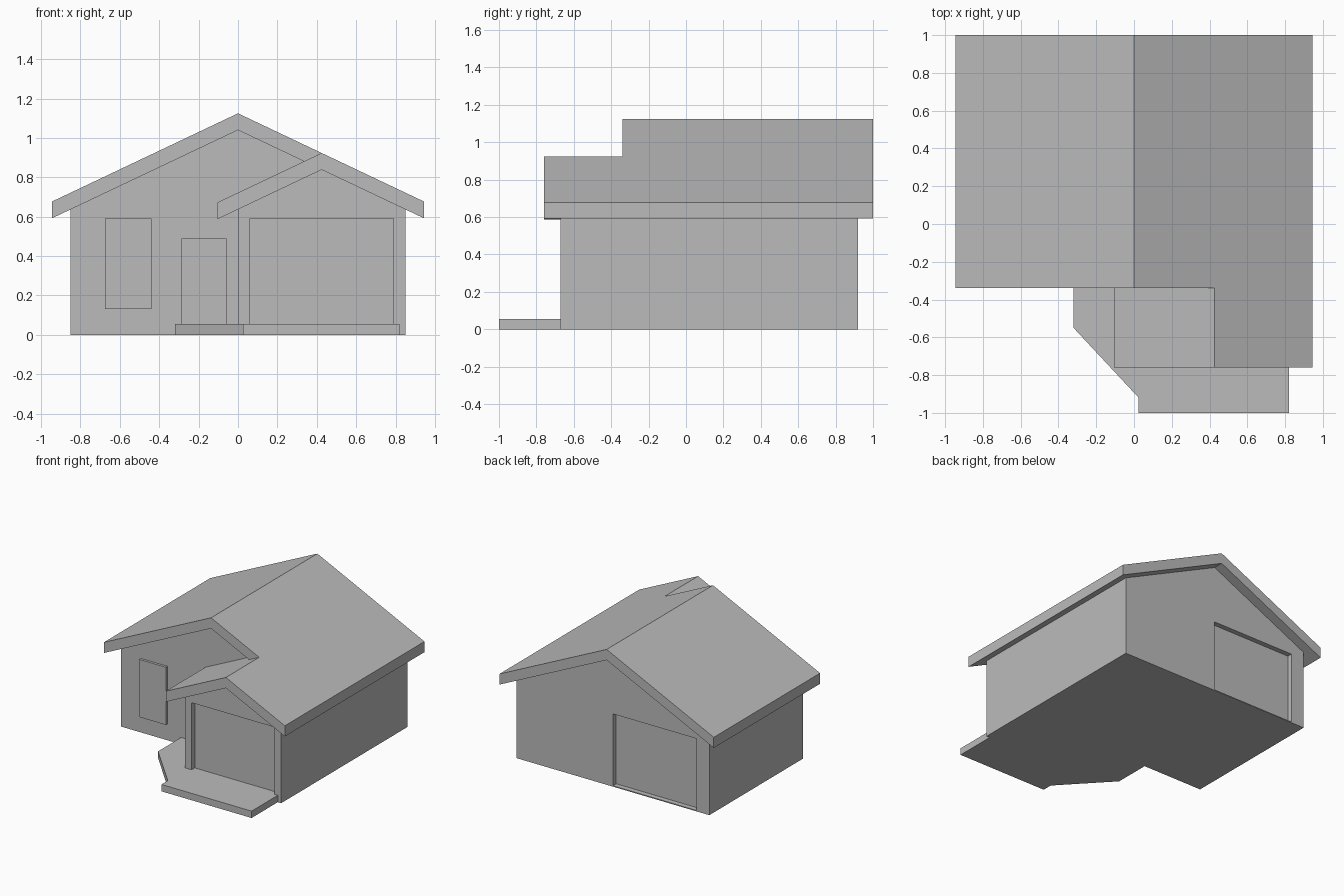
import bpy, bmesh

if "Cube" in bpy.data.objects:
    bpy.data.objects.remove(bpy.data.objects["Cube"])

# One colour for everything
grey = bpy.data.materials.new("plain grey")
grey.use_nodes = True
tone = (0.5, 0.5, 0.5, 1)
grey.diffuse_color = tone
grey.node_tree.nodes["Principled BSDF"].inputs["Base Color"].default_value = tone

# Main dimensions
PITCH, RIDGE, THICK = 0.474, 1.125, 0.085
EAVE, HALF = 0.945, 0.85
BACK, MAIN_FRONT, GARAGE_FRONT = 0.92, -0.26, -0.67
ROOF_BACK, ROOF_MID, ROOF_FRONT = 1.0, -0.34, -0.76
GX = HALF / 2            # ridge line of the garage gable
GL = -0.105              # left eave of the garage gable
PAVE = 0.055             # paving height


def slope(x):
    """Height of the main roof surface."""
    return RIDGE - PITCH * abs(x)


def garage_slope(x):
    """Height of the garage roof surface."""
    return slope(GX) - PITCH * abs(x - GX)


def finish(name, bm):
    bmesh.ops.recalc_face_normals(bm, faces=bm.faces)
    mesh = bpy.data.meshes.new(name)
    bm.to_mesh(mesh)
    bm.free()
    mesh.materials.append(grey)
    obj = bpy.data.objects.new(name, mesh)
    bpy.context.collection.objects.link(obj)
    return obj


def extrude(bm, offset):
    """Turn the sheet in bm into a solid."""
    made = bmesh.ops.extrude_face_region(bm, geom=bm.faces[:], use_keep_orig=True)
    verts = [g for g in made["geom"] if isinstance(g, bmesh.types.BMVert)]
    bmesh.ops.translate(bm, verts=verts, vec=offset)


def prism(name, points, offset):
    bm = bmesh.new()
    bm.faces.new([bm.verts.new(p) for p in points])
    extrude(bm, offset)
    return finish(name, bm)


def box(name, x, y, z):
    points = [(x[0], y[0], z[0]), (x[1], y[0], z[0]), (x[1], y[0], z[1]), (x[0], y[0], z[1])]
    return prism(name, points, (0, y[1] - y[0], 0))


def gable_block(name, x0, x1, height, y0, y1):
    """Walls whose gabled top is tucked into the roof."""
    mid = (x0 + x1) / 2
    top = [(x, y0, height(x) - THICK * 0.7) for x in (x1, mid, x0)]
    return prism(name, [(x0, y0, 0), (x1, y0, 0)] + top, (0, y1 - y0, 0))


def boolean(target, tool, operation):
    mod = target.modifiers.new(tool.name, "BOOLEAN")
    mod.operation = operation
    mod.solver = "EXACT"
    mod.object = tool
    bpy.context.view_layer.objects.active = target
    bpy.ops.object.modifier_apply(modifier=mod.name)
    bpy.data.objects.remove(tool)


# Walls: house block joined with the projecting garage
walls = gable_block("walls", -HALF, HALF, slope, MAIN_FRONT, BACK)
garage = gable_block("garage_walls", 0, HALF, garage_slope, GARAGE_FRONT, MAIN_FRONT + 0.1)
boolean(walls, garage, "UNION")

# Recessed openings: garage door, front door, rear door
depth = 0.04
openings = [
    ("garage_door", (0.06, 0.79), GARAGE_FRONT, depth, (PAVE, 0.59)),
    ("front_door", (-0.285, -0.06), MAIN_FRONT, depth, (PAVE, 0.49)),
    ("rear_door", (-0.735, 0), BACK, -depth, (0.008, 0.58)),
]
for name, x, y, d, z in openings:
    boolean(walls, box(name, x, (y - d, y + d), z), "DIFFERENCE")

# Merge the coplanar pieces of the walls
bm = bmesh.new()
bm.from_mesh(walls.data)
bmesh.ops.remove_doubles(bm, verts=bm.verts, dist=0.0005)
bmesh.ops.dissolve_limit(bm, angle_limit=0.01, verts=bm.verts, edges=bm.edges)
bm.to_mesh(walls.data)
bm.free()

# Roof: three sloped sheets sharing their ridges, thickened downwards
left_plan = [(-EAVE, ROOF_MID), (0, ROOF_MID), (0, ROOF_BACK), (-EAVE, ROOF_BACK)]
right_plan = [(0, ROOF_MID), (GX, ROOF_MID), (GX, ROOF_FRONT), (EAVE, ROOF_FRONT),
              (EAVE, ROOF_BACK), (0, ROOF_BACK)]
garage_plan = [(GL, ROOF_FRONT), (GX, ROOF_FRONT), (GX, ROOF_MID),
               (GX - 0.08, MAIN_FRONT), (GL, MAIN_FRONT)]
bm = bmesh.new()
for plan, height in ((left_plan, slope), (right_plan, slope), (garage_plan, garage_slope)):
    bm.faces.new([bm.verts.new((x, y, height(x))) for x, y in plan])
bmesh.ops.remove_doubles(bm, verts=bm.verts, dist=0.0005)
extrude(bm, (0, 0, -THICK))
finish("roof", bm)

# Front window panel, standing slightly proud of the wall
box("front_window", (-0.675, -0.44), (MAIN_FRONT - 0.02, MAIN_FRONT), (0.13, 0.59))

# Driveway and path
paving = [(-0.32, MAIN_FRONT), (-0.32, -0.55), (0.025, -0.92), (0.025, -1), (0.82, -1),
          (0.82, GARAGE_FRONT), (0, GARAGE_FRONT), (0, MAIN_FRONT)]
prism("driveway", [(x, y, 0) for x, y in paving], (0, 0, PAVE))
